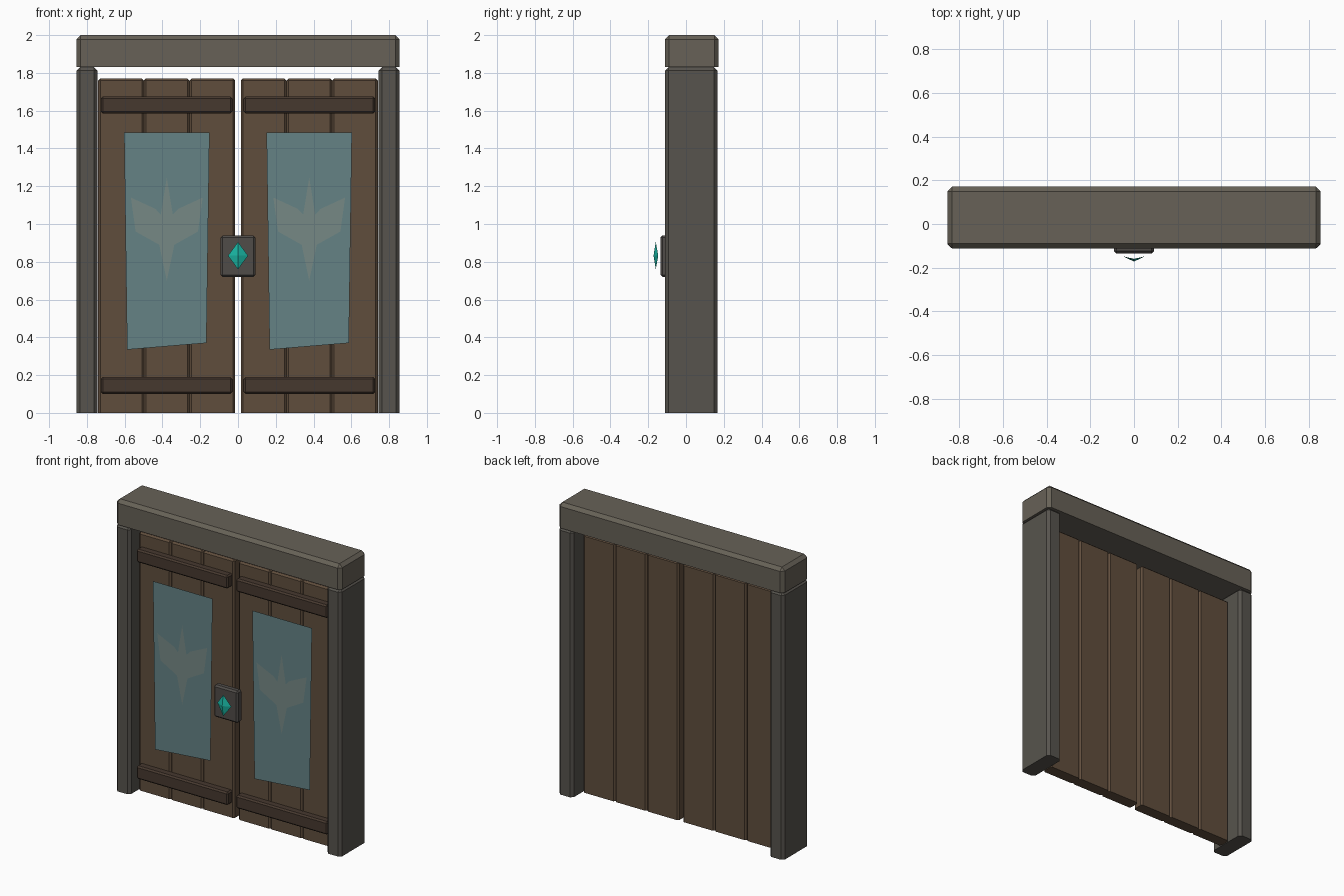
import bpy, bmesh

if "Cube" in bpy.data.objects:
    bpy.data.objects.remove(bpy.data.objects["Cube"])


def material(name, rgb):
    m = bpy.data.materials.new(name)
    m.diffuse_color = (*rgb, 1)
    m.use_nodes = True
    m.node_tree.nodes["Principled BSDF"].inputs["Base Color"].default_value = m.diffuse_color
    return m


STONE = material("stone", (0.135, 0.12, 0.095))
DARK_STONE = material("dark_stone", (0.095, 0.088, 0.075))
WOOD = material("wood", (0.118, 0.076, 0.046))
DARK_WOOD = material("dark_wood", (0.062, 0.04, 0.028))
IRON = material("iron", (0.08, 0.072, 0.066))
CLOTH = material("cloth", (0.13, 0.225, 0.235))
EMBLEM = material("emblem", (0.18, 0.25, 0.235))
GEM = material("gem", (0.01, 0.47, 0.37))


def finish(name, bm, mat):
    me = bpy.data.meshes.new(name)
    bm.to_mesh(me)
    bm.free()
    me.materials.append(mat)
    ob = bpy.data.objects.new(name, me)
    bpy.context.collection.objects.link(ob)
    return ob


def block(name, x, y, z, bevel, mat, flat_base=False):
    """Chamfered box from (min, max) ranges; flat_base leaves the bottom rim sharp."""
    bm = bmesh.new()
    bmesh.ops.create_cube(bm, size=1)
    for v in bm.verts:
        v.co = [r[0] if c < 0 else r[1] for c, r in zip(v.co, (x, y, z))]
    edges = [e for e in bm.edges
             if not (flat_base and all(abs(v.co.z - z[0]) < 1e-4 for v in e.verts))]
    bmesh.ops.bevel(bm, geom=edges, offset=bevel, segments=1, affect='EDGES')
    return finish(name, bm, mat)


def sheet(name, outline, y, mat):
    """Flat front-facing polygon from (x, z) points."""
    bm = bmesh.new()
    f = bm.faces.new([bm.verts.new((px, y, pz)) for px, pz in outline])
    f.normal_update()
    if f.normal.y > 0:
        f.normal_flip()
    return finish(name, bm, mat)


# Stone frame
block("lintel", (-0.855, 0.855), (-0.112, 0.172), (1.83, 2.0), 0.022, STONE, True)

half_emblem = [(0.032, 1.05), (0.06, 1.08), (0.19, 1.14), (0.165, 0.96), (0.04, 0.89)]
emblem = ([(0, 1.245)] + half_emblem + [(0, 0.70)]
          + [(-px, pz) for px, pz in reversed(half_emblem)])

for s, side in ((-1, "left"), (1, "right")):
    def span(a, b):
        return tuple(sorted((s * a, s * b)))

    block(side + "_post", span(0.745, 0.855), (-0.11, 0.167), (0, 1.83), 0.018,
          DARK_STONE, True)

    # Door planks
    w = 0.2417
    for i in range(3):
        block(f"{side}_plank_{i + 1}", span(0.015 + i * w, 0.015 + (i + 1) * w),
              (-0.02, 0.06), (0, 1.77), 0.011, WOOD, True)

    # Cross battens
    for z, level in (((0.10, 0.19), "lower"), ((1.585, 1.675), "upper")):
        block(f"{side}_{level}_batten", span(0.03, 0.725), (-0.07, -0.01), z, 0.01, DARK_WOOD)

    # Banner with a slanted hem, and its leaf emblem
    cx = s * 0.377
    sheet(side + "_banner", [(cx - 0.226, 1.485), (cx + 0.226, 1.485),
                             (cx + 0.21, 0.37), (cx - 0.21, 0.335)], -0.06, CLOTH)
    sheet(side + "_emblem", [(cx + px, pz) for px, pz in emblem], -0.066, EMBLEM)

# Lock plate
block("lock_plate", (-0.092, 0.092), (-0.135, -0.085), (0.72, 0.94), 0.011, IRON)

# Faceted gem, hollowed behind
bm = bmesh.new()
left, right, front, top, bottom = [bm.verts.new(c) for c in (
    (-0.053, -0.147, 0.832), (0.053, -0.147, 0.832), (0, -0.172, 0.832),
    (0, -0.16, 0.905), (0, -0.16, 0.76))]
for tri in ((left, front, top), (front, right, top), (front, left, bottom),
            (right, front, bottom), (top, bottom, left), (bottom, top, right)):
    bm.faces.new(tri)
bmesh.ops.recalc_face_normals(bm, faces=bm.faces)
finish("gem", bm, GEM)
